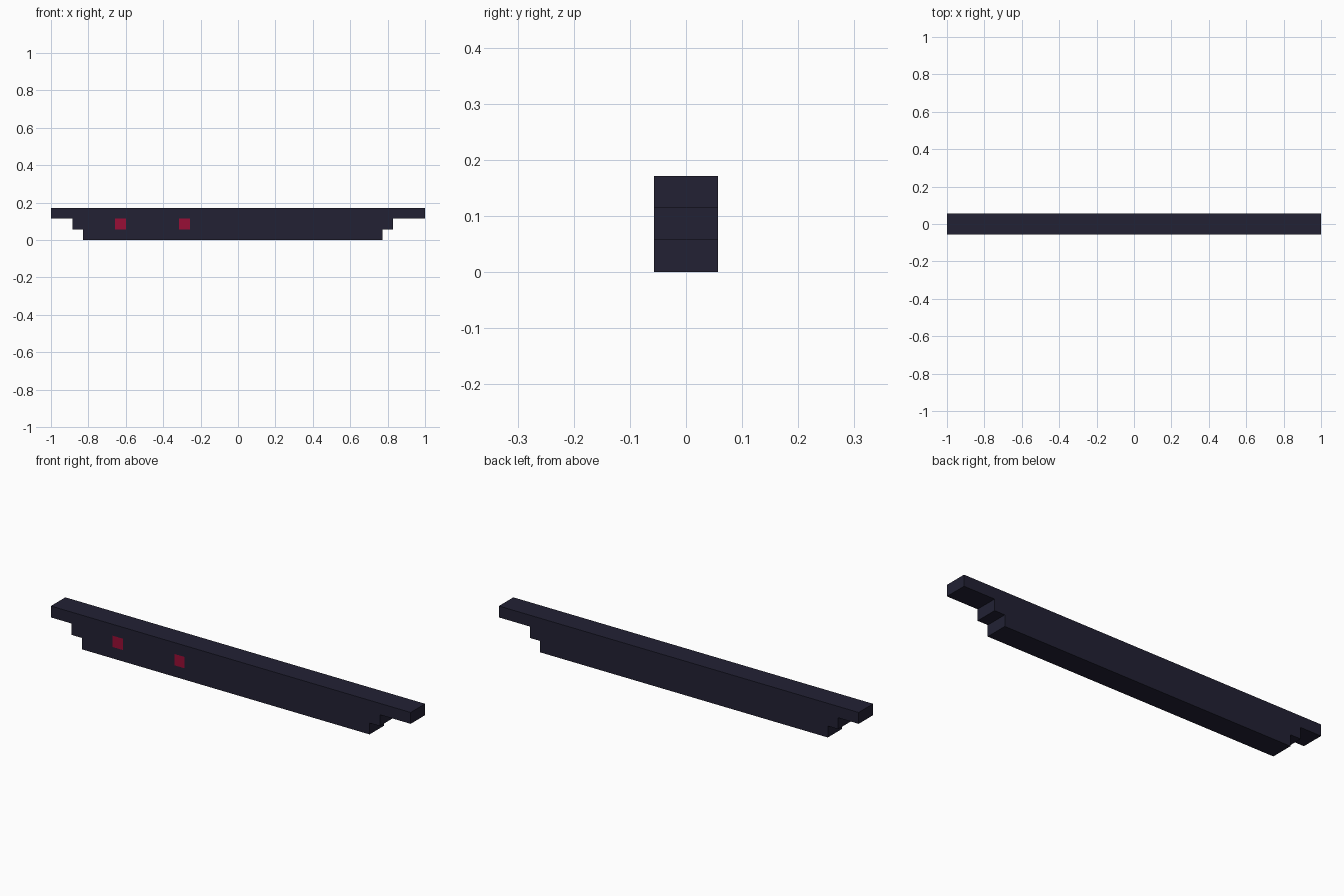
import bpy, bmesh

if "Cube" in bpy.data.objects:
    bpy.data.objects.remove(bpy.data.objects["Cube"])

U = 2 / 35            # one block unit
DEPTH = U             # half thickness
WINDOWS = (6, 12)     # left edge of each red square, in units from the left end


def x_at(n):
    return -1 + n * U


def material(name, srgb):
    mat = bpy.data.materials.new(name)
    lin = [((c / 255 + 0.055) / 1.055) ** 2.4 if c > 10 else c / 255 / 12.92 for c in srgb]
    mat.diffuse_color = (*lin, 1)
    mat.use_nodes = True
    mat.node_tree.nodes["Principled BSDF"].inputs["Base Color"].default_value = mat.diffuse_color
    return mat


# Stepped hull outline, in block units (x from the left end, z)
profile = [(3, 0), (31, 0), (31, 1), (32, 1), (32, 2), (35, 2),
           (35, 3), (0, 3), (0, 2), (2, 2), (2, 1), (3, 1)]
bm = bmesh.new()
face = bm.faces.new([bm.verts.new((x_at(x), -DEPTH, z * U)) for x, z in profile])
ext = bmesh.ops.extrude_face_region(bm, geom=[face], use_keep_orig=True)
bmesh.ops.translate(bm, vec=(0, 2 * DEPTH, 0),
                    verts=[g for g in ext["geom"] if isinstance(g, bmesh.types.BMVert)])


# Cut the hull along the block rows and the sides of the red squares
def cut(co, no):
    bmesh.ops.bisect_plane(bm, geom=bm.verts[:] + bm.edges[:] + bm.faces[:],
                           dist=1e-5, plane_co=co, plane_no=no)


for row in (1, 2):
    cut((0, 0, row * U), (0, 0, 1))
for w in WINDOWS:
    for n in (w, w + 1):
        cut((x_at(n), 0, 0), (1, 0, 0))
bmesh.ops.recalc_face_normals(bm, faces=bm.faces)

# Red squares: middle row of the front side
for f in bm.faces:
    c = f.calc_center_median()
    if f.normal.y < -0.9 and U < c.z < 2 * U:
        if any(x_at(w) < c.x < x_at(w + 1) for w in WINDOWS):
            f.material_index = 1

mesh = bpy.data.meshes.new("stepped_hull")
bm.to_mesh(mesh)
bm.free()
mesh.materials.append(material("dark navy", (34, 33, 52)))
mesh.materials.append(material("crimson", (153, 14, 54)))
bpy.context.collection.objects.link(bpy.data.objects.new("stepped_hull", mesh))
